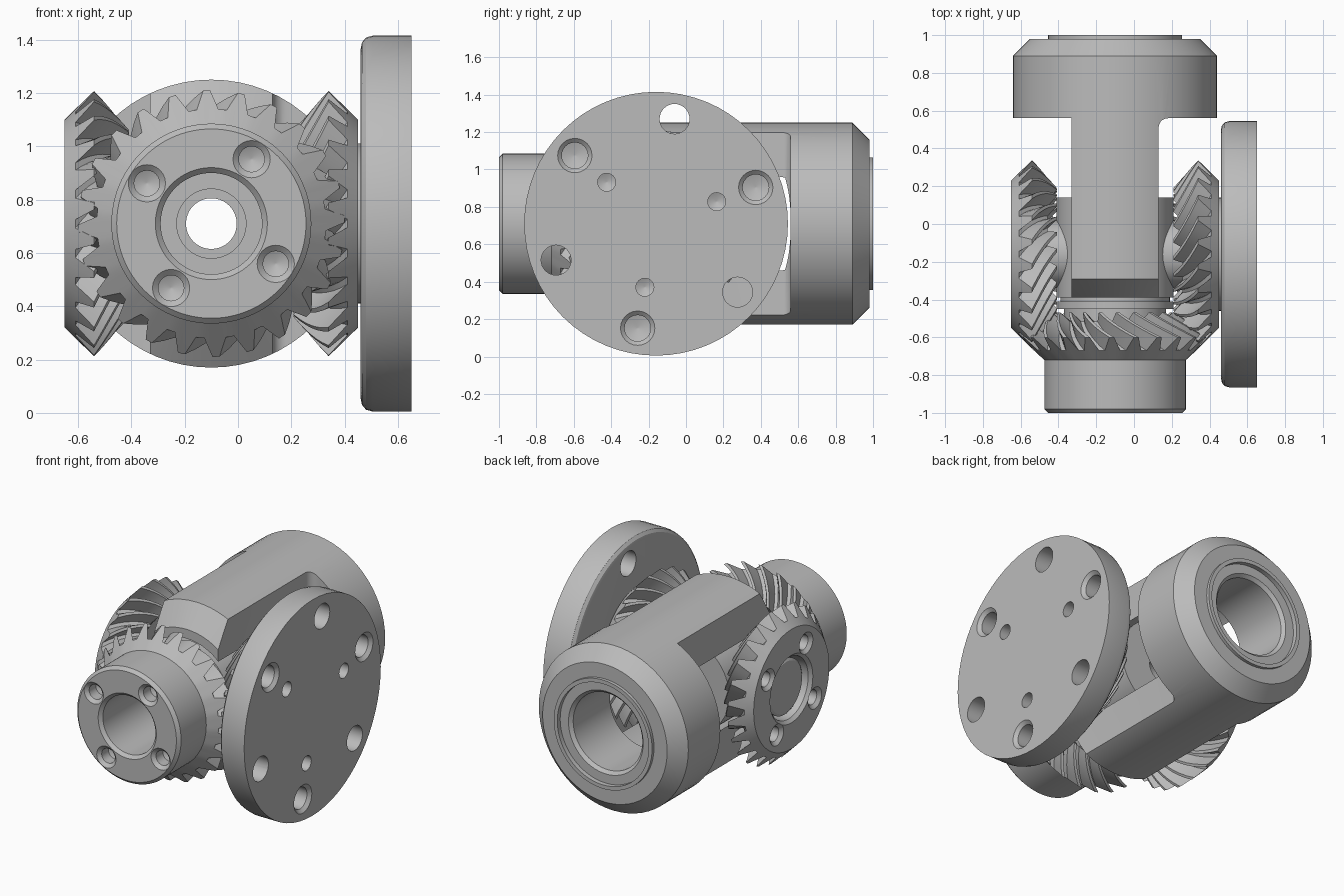
import bpy, bmesh, math
from mathutils import Vector

if "Cube" in bpy.data.objects:
    bpy.data.objects.remove(bpy.data.objects["Cube"], do_unlink=True)

C = Vector((-0.1, -0.16, 0.71))          # crossing point of all gear axes
LEFT, RIGHT = Vector((1, 0, 0)), Vector((-1, 0, 0))
FRONT, BACK = Vector((0, -1, 0)), Vector((0, 1, 0))
UP = Vector((0, 0, 1))

steel = bpy.data.materials.new("machined grey")
steel.use_nodes = True
grey = (0.5, 0.5, 0.5, 1)
steel.diffuse_color = grey
steel.node_tree.nodes["Principled BSDF"].inputs["Base Color"].default_value = grey


def spot(origin, w, angle, radius, along):
    """Point in polar coordinates around axis w, angle measured from up."""
    return origin + w * along + (UP * math.cos(angle) + w.cross(UP) * math.sin(angle)) * radius


def skin(bm, loops, closed):
    """Bridge equal point loops; join the ends or cap them."""
    rings = [[bm.verts.new(p) for p in loop] for loop in loops]
    n = len(rings[0])
    pairs = list(zip(rings, rings[1:]))
    if closed:
        pairs.append((rings[-1], rings[0]))
    else:
        bm.faces.new(rings[0])
        bm.faces.new(rings[-1])
    for a, b in pairs:
        for i in range(n):
            j = (i + 1) % n
            bm.faces.new((a[i], a[j], b[j], b[i]))


def lathe(bm, profile, origin, w, closed=False, n=64):
    """Revolve (radius, distance along axis) points."""
    skin(bm, [[spot(origin, w, math.tau * i / n, r, a) for i in range(n)]
              for r, a in profile], closed)


def finish(name, bm):
    bmesh.ops.recalc_face_normals(bm, faces=bm.faces)
    mesh = bpy.data.meshes.new(name)
    bm.to_mesh(mesh)
    bm.free()
    mesh.materials.append(steel)
    obj = bpy.data.objects.new(name, mesh)
    bpy.context.collection.objects.link(obj)
    return obj


def carve(obj, cut_bm):
    """Subtract a cutter mesh and bake the result."""
    cutter = finish("cutter", cut_bm)
    cutter.hide_render = True
    mod = obj.modifiers.new("cut", "BOOLEAN")
    mod.operation, mod.solver, mod.object = "DIFFERENCE", "EXACT", cutter
    dg = bpy.context.evaluated_depsgraph_get()
    baked = bpy.data.meshes.new_from_object(obj.evaluated_get(dg))
    obj.modifiers.clear()
    obj.data = baked
    bpy.data.objects.remove(cutter, do_unlink=True)


def pocket(bm, origin, w, r_out, r_in, depth):
    """Countersunk blind hole with a drill point, entering against w."""
    lathe(bm, [(r_out, 0.02), (r_out, 0), (r_in, -0.02), (r_in, -depth),
               (0.004, -depth - 0.02)], origin, w, n=24)


def bevel_gear(name, w, back, phase):
    """Spiral bevel gear; back is the turned profile behind the teeth."""
    teeth, steps = 24, 6
    loops = []
    for k in range(steps + 1):
        s = 0.7 + 0.3 * k / steps
        loop = []
        for t in range(teeth):
            for frac, r, a in ((0, 0.43, 0.51), (0.28, 0.43, 0.51),
                               (0.55, 0.5, 0.44), (0.75, 0.5, 0.44)):
                ang = math.tau * (t + frac - 0.65) / teeth + phase + 1.5 * (1 - s)
                loop.append(spot(C, w, ang, r * s, a * s))
        loops.append(loop)
    n = teeth * 4
    for r, a in back + [(0.19, 0.36), (0.29, 0.36)]:
        lag = 1.5 * 0.3 if (r, a) == (0.29, 0.36) else 0
        loops.append([spot(C, w, math.tau * (i / 4 - 0.65) / teeth + phase + lag, r, a)
                      for i in range(n)])
    bm = bmesh.new()
    skin(bm, loops, closed=True)
    gear = finish(name, bm)
    # four bolt holes in the back face
    cut = bmesh.new()
    face = max(a for r, a in back)
    for q in range(4):
        pocket(cut, spot(C, w, math.radians(58 + 90 * q), 0.285, face), w, 0.07, 0.048, 0.09)
    carve(gear, cut)
    return gear


# Three meshing gears: the front one carries a long hub
bevel_gear("front_gear", FRONT, [(0.375, 0.56), (0.375, 0.82), (0.355, 0.84),
                                 (0.21, 0.84), (0.19, 0.82)], math.radians(2))
side_back = [(0.39, 0.55), (0.22, 0.55), (0.2, 0.53)]
bevel_gear("right_side_gear", RIGHT, side_back, math.radians(7.5))
bevel_gear("left_side_gear", LEFT, side_back, math.radians(7.5))

# Cage: turned body with a bore, then both flanks milled away to leave two arms
bm = bmesh.new()
lathe(bm, [(0.34, -0.23), (0.40, -0.23), (0.54, -0.13), (0.54, 1.05), (0.45, 1.14),
           (0.355, 1.14), (0.355, 1.16), (0.33, 1.16), (0.33, 1.13), (0.27, 1.13),
           (0.25, 1.11), (0.25, 0.73), (0.34, 0.69)], C, BACK, closed=True)
cage = finish("cage", bm)
cut = bmesh.new()
for side in (-1, 1):
    made = bmesh.ops.create_cube(cut, size=1)["verts"]
    for v in made:
        v.co = Vector((C.x + side * (0.48 + v.co.x * 0.5), 0.06 + v.co.y, C.z + v.co.z * 1.4))
    upright = [e for e in {e for v in made for e in v.link_edges}
               if abs(e.verts[0].co.z - e.verts[1].co.z) > 1]
    bmesh.ops.bevel(cut, geom=upright, offset=0.05, segments=5, profile=0.5, affect="EDGES")
carve(cage, cut)

# Central hub with a through hole
bm = bmesh.new()
lathe(bm, [(0.095, -0.30), (0.31, -0.30), (0.31, 0.23), (0.29, 0.23), (0.29, 0.25),
           (0.31, 0.25), (0.31, 0.29), (0.27, 0.29), (0.27, 0.37), (0.13, 0.37),
           (0.13, 0.33), (0.095, 0.33)], C, FRONT, closed=True)
finish("centre_hub", bm)

# Cross shafts that carry the side gears
for name, w in (("right_shaft", RIGHT), ("left_shaft", LEFT)):
    bm = bmesh.new()
    lathe(bm, [(0.18, 0.2), (0.18, 0.5), (0.165, 0.51)], C, w, n=48)
    finish(name, bm)
bm = bmesh.new()
lathe(bm, [(0.3, 0.54), (0.3, 0.57)], C, LEFT, n=48)
finish("flange_spacer", bm)

# Mounting flange with three rings of holes
bm = bmesh.new()
lathe(bm, [(0.655, 0.56), (0.68, 0.565), (0.698, 0.58), (0.705, 0.605), (0.705, 0.75)], C, LEFT)
flange = finish("mounting_flange", bm)
cut = bmesh.new()
for k in range(3):
    turn = math.radians(-70 + 120 * k)
    pocket(cut, spot(C, LEFT, turn, 0.567, 0.75), LEFT, 0.092, 0.07, 0.12)
    pocket(cut, spot(C, LEFT, turn, 0.345, 0.75), LEFT, 0.048, 0.048, 0.1)
    through = spot(C, LEFT, turn + math.radians(60), 0.569, 0)
    lathe(cut, [(0.08, 0.5), (0.08, 0.8)], through, LEFT, n=32)
carve(flange, cut)

# Smooth turned surfaces, keep machined edges crisp
for obj in bpy.context.scene.objects:
    if obj.type == "MESH":
        bpy.ops.object.select_all(action="DESELECT")
        obj.select_set(True)
        bpy.context.view_layer.objects.active = obj
        bpy.ops.object.shade_smooth_by_angle(angle=math.radians(25))
